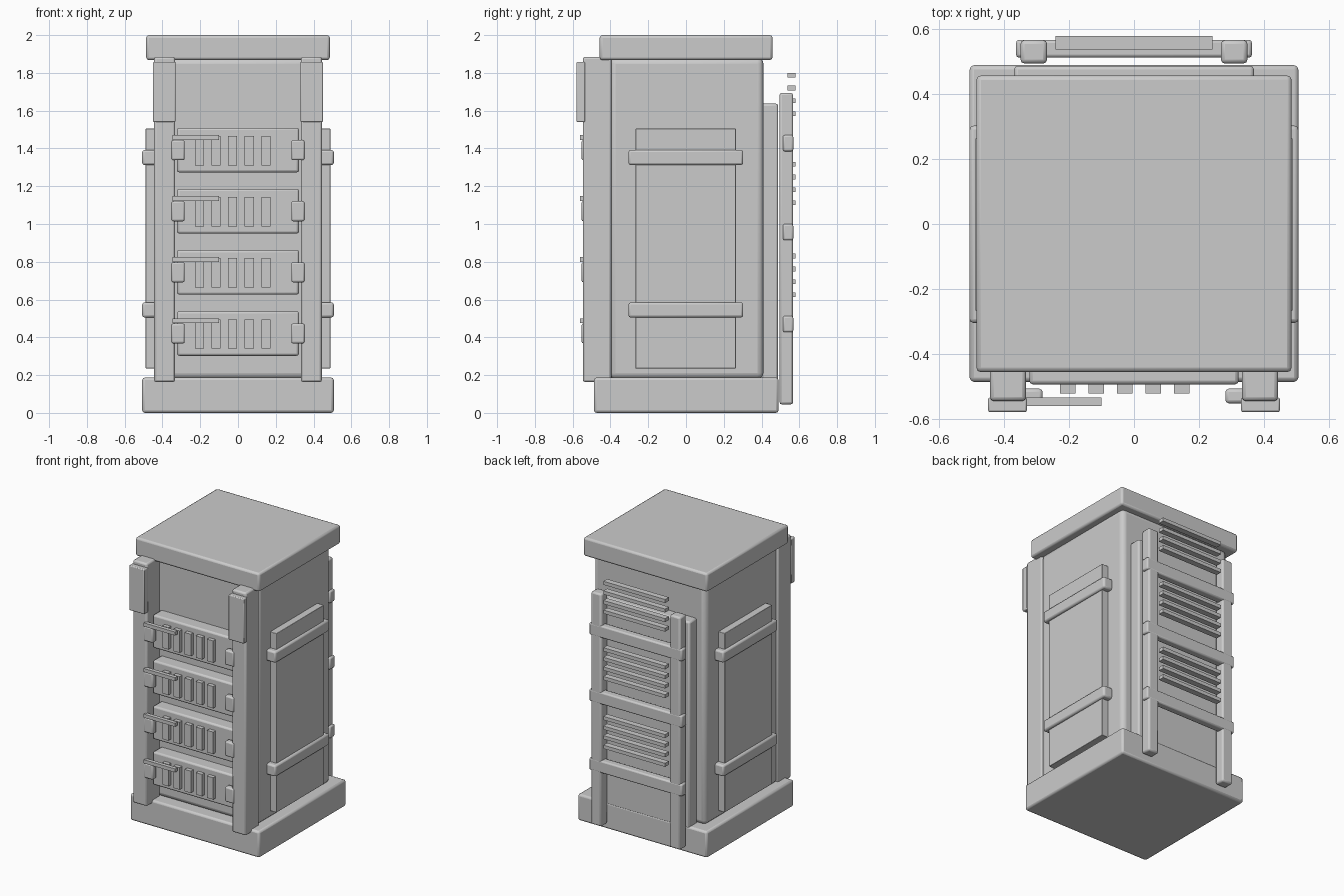
import bpy


def box(name, x, y, z, bevel=0.0, segments=2):
    """Box spanning the given (min, max) ranges, with optional rounded edges."""
    spans = (x, y, z)
    bpy.ops.mesh.primitive_cube_add(size=1, location=[(a + b) / 2 for a, b in spans])
    ob = bpy.context.object
    ob.name = name
    ob.scale = [b - a for a, b in spans]
    bpy.ops.object.transform_apply(location=False, rotation=False, scale=True)
    if bevel:
        mod = ob.modifiers.new("bevel", 'BEVEL')
        mod.width = bevel
        mod.segments = segments
        bpy.ops.object.shade_smooth_by_angle()
    return ob


def pair(name, x, y, z, bevel=0.0):
    """The same box on the right and mirrored on the left."""
    box("right_" + name, x, y, z, bevel)
    box("left_" + name, (-x[1], -x[0]), y, z, bevel)


# Main cabinet
box("base", (-0.507, 0.507), (-0.487, 0.49), (0.0, 0.187), 0.014)
box("body", (-0.44, 0.44), (-0.405, 0.41), (0.18, 1.88), 0.032, 3)
box("roof", (-0.486, 0.486), (-0.457, 0.458), (1.868, 2.0), 0.014)

# Front posts with upper cover blocks
pair("front_post", (0.333, 0.444), (-0.546, -0.395), (0.163, 1.885), 0.012)
pair("post_cover", (0.33, 0.45), (-0.58, -0.535), (1.54, 1.858), 0.006)

# Four front modules with slats, clips and a handle bar
for i in range(4):
    c = 1.391 - i * 0.3235
    box("module", (-0.323, 0.323), (-0.495, -0.39), (c - 0.118, c + 0.118), 0.012)
    pair("module_clip", (0.282, 0.353), (-0.553, -0.508), (c - 0.053, c + 0.053), 0.01)
    box("handle_bar", (-0.346, -0.1), (-0.562, -0.535), (c + 0.055, c + 0.08))
    for k in range(5):
        sx = -0.204 + k * 0.0878
        box("module_slat", (sx - 0.024, sx + 0.024), (-0.523, -0.49), (c - 0.08, c + 0.075))

# Side panels with straps
pair("side_panel", (0.43, 0.489), (-0.267, 0.264), (0.235, 1.505), 0.003)
for z0 in (0.505, 1.312):
    pair("side_strap", (0.43, 0.507), (-0.305, 0.303), (z0, z0 + 0.08), 0.012)

# Back panel
box("back_panel", (-0.37, 0.37), (0.4, 0.488), (0.17, 1.637), 0.012)

# Rear rack with crossbars and louvers
pair("rack_post", (0.268, 0.35), (0.495, 0.567), (0.045, 1.694), 0.012)
for c in (0.47, 0.957, 1.428):
    box("rack_crossbar", (-0.364, 0.364), (0.513, 0.568), (c - 0.043, c + 0.043), 0.01)
    for k in range(4):
        lz = c + 0.36 - k * 0.068
        box("louver", (-0.242, 0.242), (0.538, 0.58), (lz - 0.0125, lz + 0.0125))
